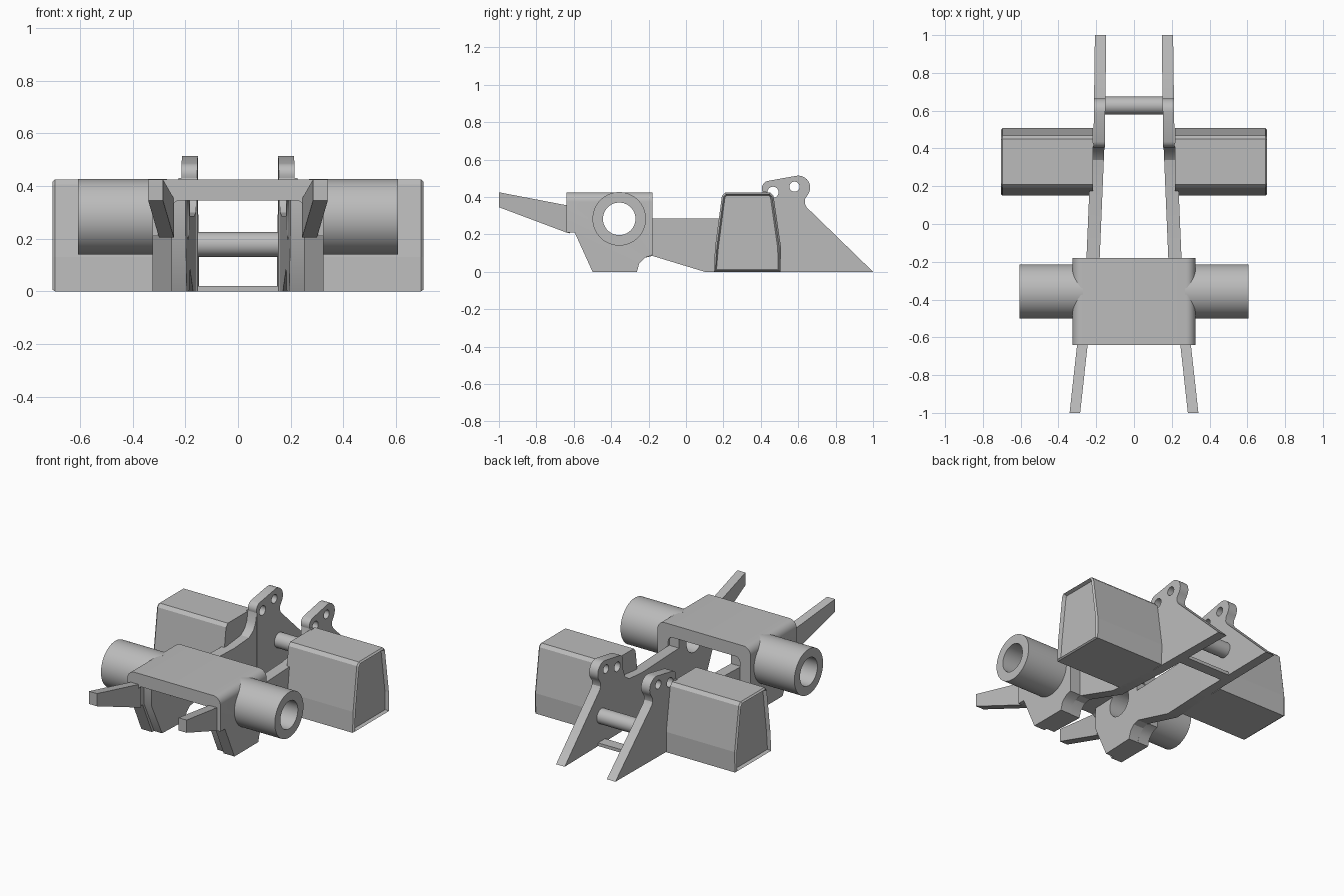
import bpy, bmesh, math
from mathutils import Matrix, Vector

cube = bpy.data.objects.get("Cube")
if cube:
    bpy.data.objects.remove(cube, do_unlink=True)

grey = bpy.data.materials.new("plain grey")
grey.use_nodes = True
colour = (0.5, 0.5, 0.5, 1)
grey.diffuse_color = colour
grey.node_tree.nodes["Principled BSDF"].inputs["Base Color"].default_value = colour


def make(name, bm):
    bmesh.ops.recalc_face_normals(bm, faces=bm.faces)
    mesh = bpy.data.meshes.new(name)
    bm.to_mesh(mesh)
    bm.free()
    mesh.materials.append(grey)
    ob = bpy.data.objects.new(name, mesh)
    bpy.context.collection.objects.link(ob)
    return ob


def slab(start, end):
    """Closed solid between two matching outlines."""
    bm = bmesh.new()
    a = [bm.verts.new(p) for p in start]
    b = [bm.verts.new(p) for p in end]
    bm.faces.new(a)
    bm.faces.new(b)
    for i in range(len(a)):
        j = (i + 1) % len(a)
        bm.faces.new((a[i], a[j], b[j], b[i]))
    bmesh.ops.recalc_face_normals(bm, faces=bm.faces)
    return bm


def side_plate(profile, inner, thick, slope=0.0):
    """Plate from a (y, z) profile; inner x varies linearly along y."""
    a = [(inner + slope * y, y, z) for y, z in profile]
    return slab(a, [(x + thick, y, z) for x, y, z in a])


def rod(name, x0, x1, y, z, r, sides=48):
    bm = bmesh.new()
    bmesh.ops.create_cone(bm, cap_ends=True, segments=sides, radius1=r, radius2=r, depth=x1 - x0)
    bm.transform(Matrix.Translation(((x0 + x1) / 2, y, z)) @ Matrix.Rotation(math.pi / 2, 4, 'Y'))
    return make(name, bm)


def apply(ob, kind, **settings):
    mod = ob.modifiers.new(kind.title(), kind)
    for key, value in settings.items():
        setattr(mod, key, value)
    bpy.context.view_layer.objects.active = ob
    bpy.ops.object.modifier_apply(modifier=mod.name)


def cut(ob, cutter, operation='DIFFERENCE'):
    apply(ob, 'BOOLEAN', operation=operation, object=cutter, solver='EXACT')


def mirror(ob):
    apply(ob, 'MIRROR', use_mirror_merge=False)


def arc(cx, cz, r, a0, a1, n=8):
    return [(cx + r * math.cos(math.radians(a0 + (a1 - a0) * i / n)),
             cz + r * math.sin(math.radians(a0 + (a1 - a0) * i / n))) for i in range(n + 1)]


cutters = []
axle_y, axle_z = -0.357, 0.283

# Saddle: rounded arch running front to back, trimmed to its side outline
outer = [(0.325, 0)] + arc(0.275, 0.375, 0.05, 0, 90)
inner = arc(0.22, 0.315, 0.03, 90, 0) + [(0.25, 0)]
half = outer + [(-x, z) for x, z in reversed(outer)]
hollow = [(-x, z) for x, z in reversed(inner)] + inner
arch = half + hollow
saddle = make("saddle", slab([(x, -0.64, z) for x, z in arch], [(x, -0.18, z) for x, z in arch]))
outline = [(-0.7, 0.5), (-0.1, 0.5), (-0.1, 0.09), (-0.18, 0.09), (-0.22, 0.075),
           (-0.25, 0.045), (-0.265, -0.01), (-0.495, -0.01), (-0.595, 0.21), (-0.7, 0.21)]
trim = make("saddle_trim", side_plate(outline, -0.4, 0.8))
cut(saddle, trim, 'INTERSECT')
cutters.append(trim)

# Axle tubes
tubes = rod("axle_tubes", 0.27, 0.607, axle_y, axle_z, 0.143, 64)
mirror(tubes)

# Arms from the saddle to the rear plates
arm_profile = [(-0.58, 0.36), (-0.19, 0.36), (-0.19, 0.285), (0.2, 0.285), (0.34, 0.3),
               (0.38, 0.33), (0.4, 0.37), (0.41, 0.43), (0.43, 0.43), (0.43, 0), (0.1, 0),
               (-0.18, 0.085), (-0.22, 0.075), (-0.25, 0.045), (-0.265, 0), (-0.48, 0), (-0.58, 0.21)]
arms = make("arms", side_plate(arm_profile, 0.174, 0.07, -0.042))
mirror(arms)

# Bore through tubes, saddle walls and arms
bore = rod("bore_cutter", -1, 1, axle_y, axle_z, 0.087, 48)
cutters.append(bore)
for part in (saddle, tubes, arms):
    cut(part, bore)

# Rear plates with rounded ears
ear = ([(0.41, 0)] + [(0.41, 0.43)] + arc(0.447, 0.445, 0.042, 200, 105, 6)
       + arc(0.6, 0.45, 0.064, 100, -35, 12)
       + [(0.637, 0.39), (0.635, 0.365), (0.645, 0.345), (1.0, 0)])
plates = make("rear_plates", side_plate(ear, 0.16, 0.06, -0.013))
for y, z, r in ((0.58, 0.455, 0.027), (0.465, 0.425, 0.03)):
    hole = rod("ear_hole_cutter", 0, 0.4, y, z, r, 24)
    cut(plates, hole)
    cutters.append(hole)
mirror(plates)

# Cross bar and the thin tie strip below it
bar = rod("cross_bar", -0.17, 0.17, 0.627, 0.178, 0.047)
strip = make("tie_strip", side_plate([(0.59, 0), (0.66, 0), (0.66, 0.02), (0.59, 0.02)], -0.16, 0.32))

# Front prongs
prongs = make("front_prongs", side_plate(
    [(-1, 0.345), (-1, 0.425), (-0.62, 0.352), (-0.62, 0.205), (-0.64, 0.21)], 0.175, 0.056, -0.11))
mirror(prongs)

# Side boxes with chamfered, recessed outer ends
box_profile = [(0.15, 0), (0.505, 0), (0.508, 0.13), (0.468, 0.405), (0.45, 0.425),
               (0.21, 0.425), (0.192, 0.405), (0.155, 0.13)]
bm = side_plate(box_profile, 0.218, 0.477)
bm.faces.ensure_lookup_table()
end = max(bm.faces, key=lambda f: f.calc_center_median().x)
bmesh.ops.inset_individual(bm, faces=[end], thickness=0.01, depth=0.01)
bmesh.ops.inset_individual(bm, faces=[end], thickness=0.008, depth=-0.022)
boxes = make("side_boxes", bm)
mirror(boxes)

for c in cutters:
    bpy.data.objects.remove(c, do_unlink=True)

# Smooth the round parts, keep corners sharp
bpy.ops.object.select_all(action='DESELECT')
for part in (saddle, tubes, arms, plates, bar):
    part.select_set(True)
bpy.context.view_layer.objects.active = saddle
bpy.ops.object.shade_smooth_by_angle(angle=math.radians(30))
